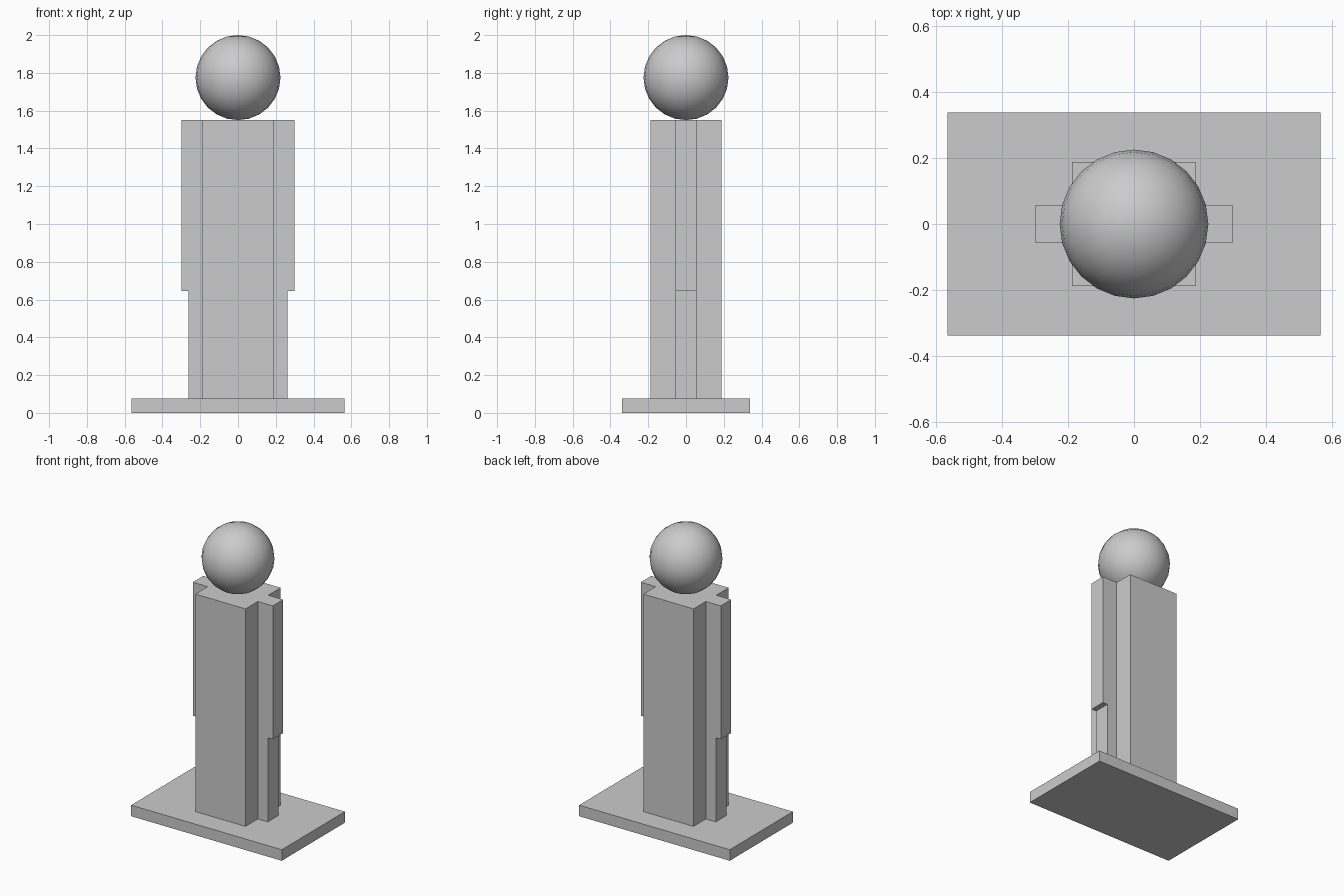
import bpy
from mathutils import Matrix, Vector

default = bpy.data.objects.get("Cube")
if default:
    bpy.data.objects.remove(default, do_unlink=True)

# One plain grey for the whole figure
grey = bpy.data.materials.new("plain grey")
grey.use_nodes = True
colour = (0.6, 0.6, 0.6, 1.0)
grey.diffuse_color = colour
grey.node_tree.nodes["Principled BSDF"].inputs["Base Color"].default_value = colour


def box(name, x, y, z):
    """Box spanning the given (low, high) ranges."""
    bpy.ops.mesh.primitive_cube_add(size=1, location=(0, 0, 0))
    obj = bpy.context.object
    obj.name = name
    spans = (x, y, z)
    size = Vector([high - low for low, high in spans])
    centre = Vector([(high + low) / 2 for low, high in spans])
    obj.data.transform(Matrix.Translation(centre) @ Matrix.Diagonal(size).to_4x4())
    obj.data.materials.append(grey)


base_top, shoulder, hand = 0.075, 1.55, 0.645
body = 0.188
limb_y = (-0.056, 0.056)

# Base plate and torso column
box("base_plate", (-0.565, 0.565), (-0.338, 0.338), (0, base_top))
box("body", (-body, body), (-body, body), (base_top, shoulder))

# Arms above narrower side supports, on both sides
for side, sign in (("left", 1), ("right", -1)):
    for part, reach, low, high in (("arm", 0.3, hand, shoulder),
                                   ("side_support", 0.263, base_top, hand)):
        box(f"{side}_{part}", sorted((sign * body, sign * reach)), limb_y, (low, high))

# Round head resting on the body
radius = 0.225
bpy.ops.mesh.primitive_uv_sphere_add(segments=24, ring_count=12, radius=radius,
                                     location=(0, 0, shoulder + radius))
head = bpy.context.object
head.name = "head"
head.data.materials.append(grey)
bpy.ops.object.shade_smooth_by_angle()
